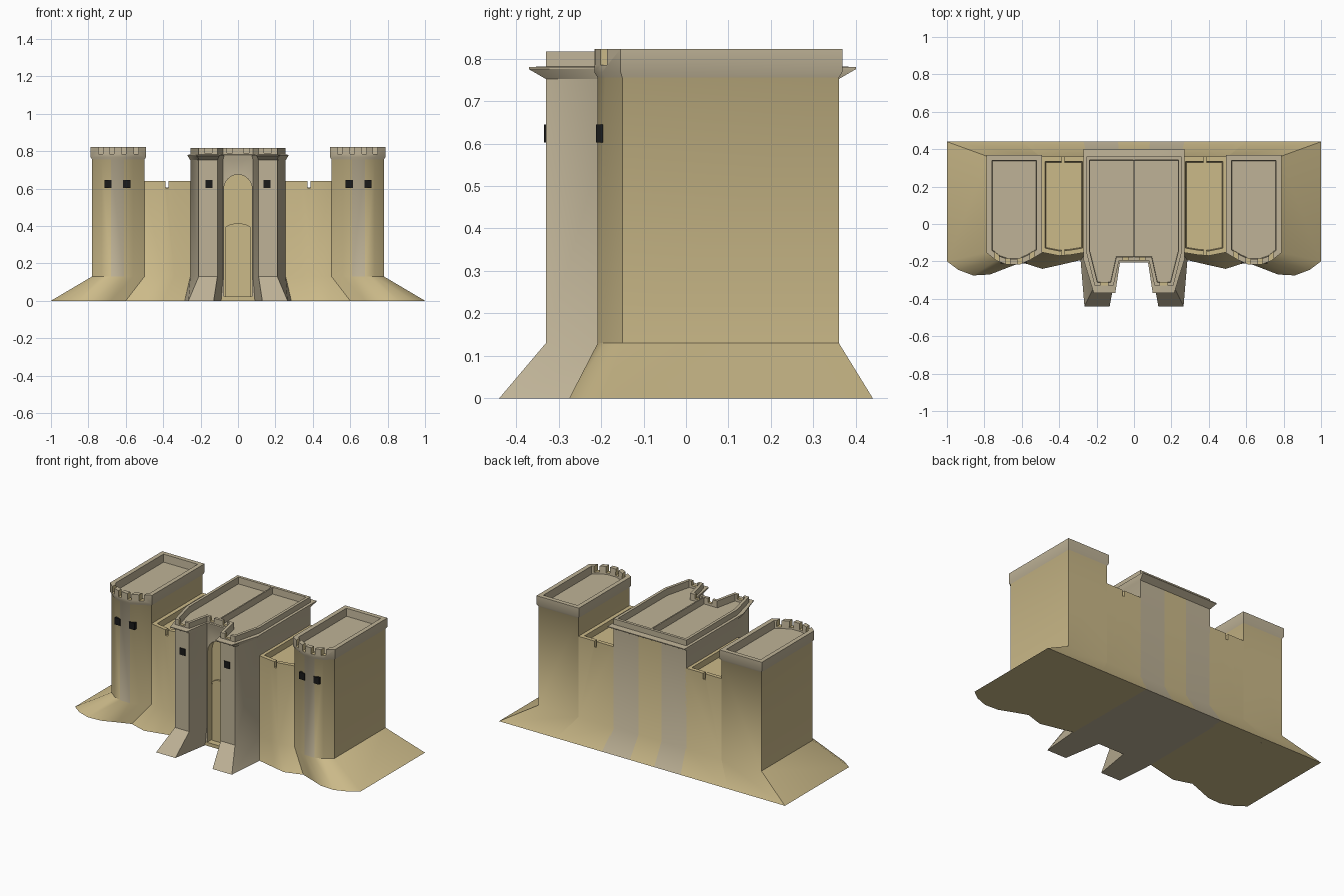
import bpy, bmesh, math
from mathutils import Vector

if "Cube" in bpy.data.objects:
    bpy.data.objects.remove(bpy.data.objects["Cube"])


def material(name, rgb):
    m = bpy.data.materials.new(name)
    m.diffuse_color = (*rgb, 1)
    m.use_nodes = True
    m.node_tree.nodes["Principled BSDF"].inputs["Base Color"].default_value = m.diffuse_color
    return m


SAND = material("sandstone", (0.60, 0.49, 0.25))
GREY = material("pale_stone", (0.52, 0.45, 0.31))
DARK = material("dark_opening", (0.01, 0.01, 0.01))


def add_object(name, bm, mats):
    bmesh.ops.recalc_face_normals(bm, faces=bm.faces)
    me = bpy.data.meshes.new(name)
    bm.to_mesh(me)
    bm.free()
    for m in mats:
        me.materials.append(m)
    ob = bpy.data.objects.new(name, me)
    bpy.context.collection.objects.link(ob)
    return ob


def offset(poly, d):
    """Mitred offset of a counter-clockwise outline, positive is outward."""
    out = []
    for i, p in enumerate(poly):
        a, b, c = Vector(poly[i - 1]), Vector(p), Vector(poly[(i + 1) % len(poly)])
        e, f = (b - a).normalized(), (c - b).normalized()
        n1, n2 = Vector((e.y, -e.x)), Vector((f.y, -f.x))
        q = b + (n1 + n2) * d / (1 + n1.dot(n2))
        out.append((q.x, q.y))
    return out


def loft(name, rings, side, paint):
    """Closed skin through (outline, z) rings, mirrored when side is -1."""
    bm = bmesh.new()
    loops = [[bm.verts.new((side * x, y, z)) for x, y in poly] for poly, z in rings]
    n = len(loops[0])
    for a, b in zip(loops, loops[1:]):
        for i in range(n):
            j = (i + 1) % n
            bm.faces.new((a[i], a[j], b[j], b[i]))
    bm.faces.new(loops[0])
    bm.faces.new(loops[-1])
    for f in bm.faces:
        c = f.calc_center_median()
        f.material_index = paint(abs(c.x), c.y, c.z)
    return add_object(name, bm, [SAND, GREY])


def box(name, x, y, z, mat):
    bm = bmesh.new()
    bmesh.ops.create_cube(bm, size=1)
    for v in bm.verts:
        v.co = [lo + (hi - lo) * (k + 0.5) for k, (lo, hi) in zip(v.co, (x, y, z))]
    return add_object(name, bm, [mat])


def arch(name, w, z0, spring, rise, y0, y1, mat):
    prof = [(-w, z0), (w, z0)] + [(w * math.cos(t * math.pi / 12), spring + rise * math.sin(t * math.pi / 12))
                                  for t in range(13)]
    bm = bmesh.new()
    f = bm.faces.new([bm.verts.new((x, y0, z)) for x, z in prof])
    r = bmesh.ops.extrude_face_region(bm, geom=[f])
    bmesh.ops.translate(bm, vec=(0, y1 - y0, 0),
                        verts=[v for v in r["geom"] if isinstance(v, bmesh.types.BMVert)])
    return add_object(name, bm, [mat])


def activate(ob):
    bpy.ops.object.select_all(action="DESELECT")
    ob.select_set(True)
    bpy.context.view_layer.objects.active = ob


def cut(ob, cutters):
    activate(ob)
    for c in cutters:
        m = ob.modifiers.new("cut", "BOOLEAN")
        m.operation, m.solver, m.object = "DIFFERENCE", "EXACT", c
        bpy.ops.object.modifier_apply(modifier=m.name)
        bpy.data.objects.remove(c)
    bpy.ops.object.shade_smooth_by_angle(angle=math.radians(35))


def span(side, c, w):
    return (side * c - w / 2, side * c + w / 2)


# outlines: splayed foot and upright body of each part (right half)
TOWER_FOOT = [(.6, -.205), (.68, -.235), (.77, -.27), (.86, -.275), (.94, -.245), (1, -.2), (1, .44), (.6, .44)]
TOWER = [(.5, -.15), (.56, -.185), (.61, -.208), (.68, -.208), (.73, -.19), (.78, -.15), (.78, .36), (.5, .36)]
WALL_FOOT = [(.27, -.19), (.4, -.22), (.49, -.24), (.6, -.205), (.6, .44), (.27, .44)]
WALL = [(.25, -.15), (.34, -.165), (.4, -.17), (.5, -.15), (.5, .36), (.25, .36)]
GATE_FOOT = [(0, -.2), (.09, -.2), (.13, -.44), (.265, -.44), (.285, -.2), (.28, .44), (.085, .44), (0, .44)]
GATE = [(0, -.195), (.08, -.195), (.11, -.33), (.21, -.33), (.255, -.15), (.255, .36), (.08, .36), (0, .36)]
LEDGE = [(0, -.205), (.075, -.205), (.1, -.37), (.215, -.37), (.27, -.19), (.27, .4), (.08, .4), (0, .4)]


def gate_inset(d):
    return [(0.004 if x < 0.03 else x, y) for x, y in offset(GATE, d)]


for s, tag in ((1, "right"), (-1, "left")):
    # corner tower with sunken roof and notched front parapet
    tower = loft(f"{tag}_tower",
                 [(TOWER_FOOT, 0), (TOWER, .13), (TOWER, .755), (offset(TOWER, .008), .768),
                  (offset(TOWER, .008), .823), (offset(TOWER, -.02), .823), (offset(TOWER, -.024), .775)],
                 s, lambda x, y, z: int(z > .755 or (.6 < x < .68 and y < -.2 and z > .2)))
    cut(tower, [box("notch", span(s, c, .024), (-.3, -.1), (.785, .9), SAND)
                for c in (.545, .61, .675, .735)])
    # curtain wall with wall-walk and arrow slots front and back
    wall = loft(f"{tag}_wall",
                [(WALL_FOOT, 0), (WALL, .13), (WALL, .64), (offset(WALL, -.025), .64),
                 (offset(WALL, -.03), .605)], s, lambda x, y, z: 0)
    cut(wall, [box("slot", span(s, .38, .015), y, (.602, .7), SAND) for y in ((-.3, -.1), (.3, .5))])
    # half of the gatehouse: buttress, ledge, parapet, sunken roof, arch
    gate = loft(f"{tag}_gatehouse",
                [(GATE_FOOT, 0), (GATE, .13), (GATE, .752), (LEDGE, .775), (LEDGE, .78), (GATE, .782),
                 (GATE, .817), (gate_inset(-.018), .817), (gate_inset(-.02), .775)],
                s, lambda x, y, z: int(z > .752 or not (x < .079 and y > .2)))
    cut(gate, [arch("niche_cutter", .076, .02, .595, .08, -.3, -.15, SAND),
               arch("door_cutter", .07, .02, .37, .03, -.16, -.09, SAND),
               box("notch", span(s, .16, .04), (-.345, -.29), (.79, .9), SAND),
               box("notch", span(s, .045, .03), (-.21, -.165), (.79, .9), SAND)])
    # dark windows
    for c, y in ((.595, -.212), (.695, -.212), (.155, -.334)):
        box(f"{tag}_window", span(s, c, .038), (y, y + .04), (.602, .645), DARK)

# portcullis: dark panel with a raised grid of bars
box("portcullis_panel", (-.04, .04), (-.1, -.088), (.15, .395), DARK)
for i in range(5):
    x = -.036 + i * .018
    box("portcullis_upright", (x - .003, x + .003), (-.108, -.1), (.15, .39), DARK)
for i in range(6):
    z = .17 + i * .038
    box("portcullis_crossbar", (-.04, .04), (-.106, -.1), (z - .003, z + .003), DARK)
# lintel over the door and sill under it
arch("door_lintel", .07, .37, .372, .03, -.165, -.15, SAND)
box("door_sill", (-.09, .09), (-.2, -.09), (0, .022), SAND)
bpy.data.objects["door_lintel"].location.z = .012
